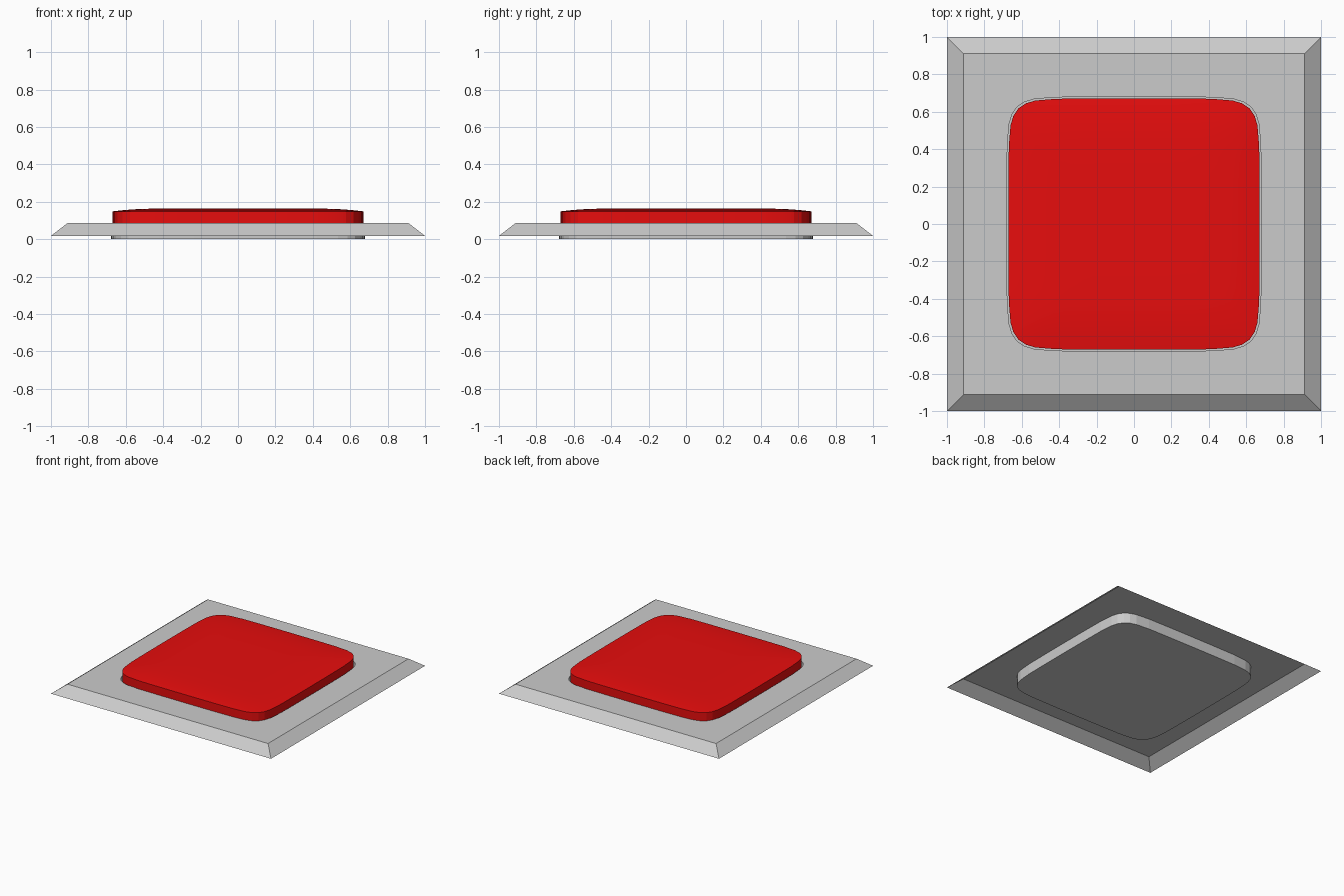
import bpy
import bmesh
import math

if "Cube" in bpy.data.objects:
    bpy.data.objects.remove(bpy.data.objects["Cube"])

# One eighth of the soft-cornered square outline (half width 1)
EIGHTH = [(1.0, 0.0), (0.999, 0.35), (0.996, 0.62), (0.982, 0.785),
          (0.96, 0.86), (0.92, 0.92)]


def soft_square(half):
    quarter = EIGHTH + [(y, x) for x, y in reversed(EIGHTH[1:-1])]
    pts = []
    for k in range(4):
        for x, y in quarter:
            for _ in range(k):
                x, y = -y, x
            pts.append((x * half, y * half))
    return pts


def square(half):
    # same point count, pushed out radially onto a true square
    return [(x * half / max(abs(x), abs(y)), y * half / max(abs(x), abs(y)))
            for x, y in soft_square(1)]


def loft(name, rings, smooth_deg, colour=None):
    """Skin a list of (outline, z) rings and cap the last one."""
    bm = bmesh.new()
    loops = [[bm.verts.new((x, y, z)) for x, y in pts] for pts, z in rings]
    for a, b in zip(loops, loops[1:]):
        for i in range(len(a)):
            j = (i + 1) % len(a)
            bm.faces.new((a[i], a[j], b[j], b[i]))
    bm.faces.new(loops[-1])
    # merge coplanar strips into clean flat faces
    bmesh.ops.dissolve_limit(bm, angle_limit=math.radians(0.1),
                             verts=bm.verts, edges=bm.edges)
    mesh = bpy.data.meshes.new(name)
    bm.to_mesh(mesh)
    bm.free()
    obj = bpy.data.objects.new(name, mesh)
    bpy.context.collection.objects.link(obj)
    if colour:
        mat = bpy.data.materials.new(name + "_colour")
        mat.diffuse_color = colour
        mat.use_nodes = True
        mat.node_tree.nodes["Principled BSDF"].inputs["Base Color"].default_value = mat.diffuse_color
        mesh.materials.append(mat)
    if smooth_deg:
        bpy.ops.object.select_all(action='DESELECT')
        obj.select_set(True)
        bpy.context.view_layer.objects.active = obj
        bpy.ops.object.shade_smooth_by_angle(angle=math.radians(smooth_deg))
    return obj


# Grey plate: sloped rim, flat top, and the sunken tray; open underneath
loft("base_plate", [
    (square(1.0), 0.018),
    (square(0.912), 0.086),
    (soft_square(0.68), 0.086),
    (soft_square(0.68), 0.0),
], 0)

# Red push pad with a gently domed top, sitting in the tray
loft("button", [
    (soft_square(0.672), 0.008),
    (soft_square(0.672), 0.149),
    (soft_square(0.61), 0.156),
    (soft_square(0.54), 0.161),
    (soft_square(0.45), 0.164),
    (soft_square(0.25), 0.165),
], 12, (0.8, 0.004, 0.004, 1))
